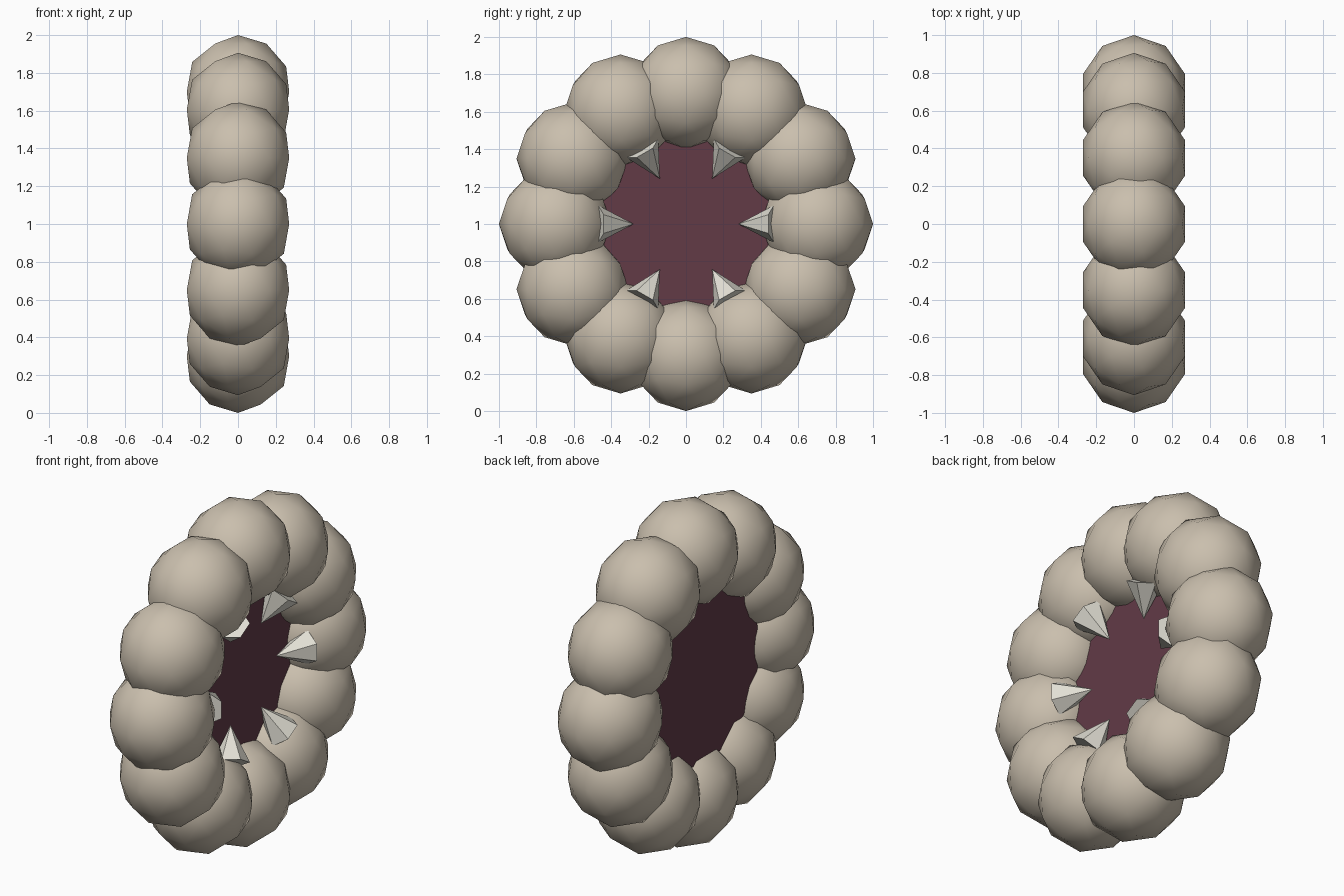
import bpy, math
from mathutils import Vector, Matrix

if "Cube" in bpy.data.objects:
    bpy.data.objects.remove(bpy.data.objects["Cube"])


def material(name, rgb):
    m = bpy.data.materials.new(name)
    m.diffuse_color = (*rgb, 1)
    m.use_nodes = True
    m.node_tree.nodes["Principled BSDF"].inputs["Base Color"].default_value = m.diffuse_color
    return m


stone = material("warm_stone", (0.59, 0.52, 0.42))
ivory = material("ivory", (0.76, 0.74, 0.66))
maroon = material("dark_maroon", (0.122, 0.043, 0.062))


def finish(name, mat, smooth=False):
    ob = bpy.context.object
    ob.name = name
    ob.data.materials.append(mat)
    if smooth:
        bpy.ops.object.shade_smooth()
    return ob


def ring_point(x, r, a):
    return Vector((x, r * math.cos(a), 1 + r * math.sin(a)))


# ring of twelve overlapping lumps, all in the same orientation
for i in range(12):
    bpy.ops.mesh.primitive_ico_sphere_add(
        subdivisions=2, radius=0.3, location=ring_point(0, 0.7, i * math.tau / 12))
    lump = finish(f"ring_lump_{i + 1}", stone, True)
    lump.scale.x = 0.95

# dark plate closing the middle, its rim buried in the lumps
bpy.ops.mesh.primitive_cylinder_add(
    vertices=24, radius=0.49, depth=0.16, location=(-0.05, 0, 1),
    rotation=(0, math.pi / 2, 0))
finish("throat_plate", maroon)

# six faceted teeth leaning inward on the +x side
for i in range(6):
    a = i * math.tau / 6
    base, tip = ring_point(0.12, 0.47, a), ring_point(0.05, 0.28, a)
    z = (tip - base).normalized()
    x = Vector((0, -math.sin(a), math.cos(a)))     # tangent to the ring
    frame = Matrix((x, z.cross(x), z)).transposed()
    bpy.ops.mesh.primitive_cone_add(
        vertices=6, radius1=0.1, radius2=0, depth=(tip - base).length,
        location=(base + tip) / 2, rotation=frame.to_euler())
    tooth = finish(f"tooth_{i + 1}", ivory)
    tooth.rotation_euler = (frame @ Matrix.Rotation(math.pi / 6, 3, 'Z')).to_euler()
